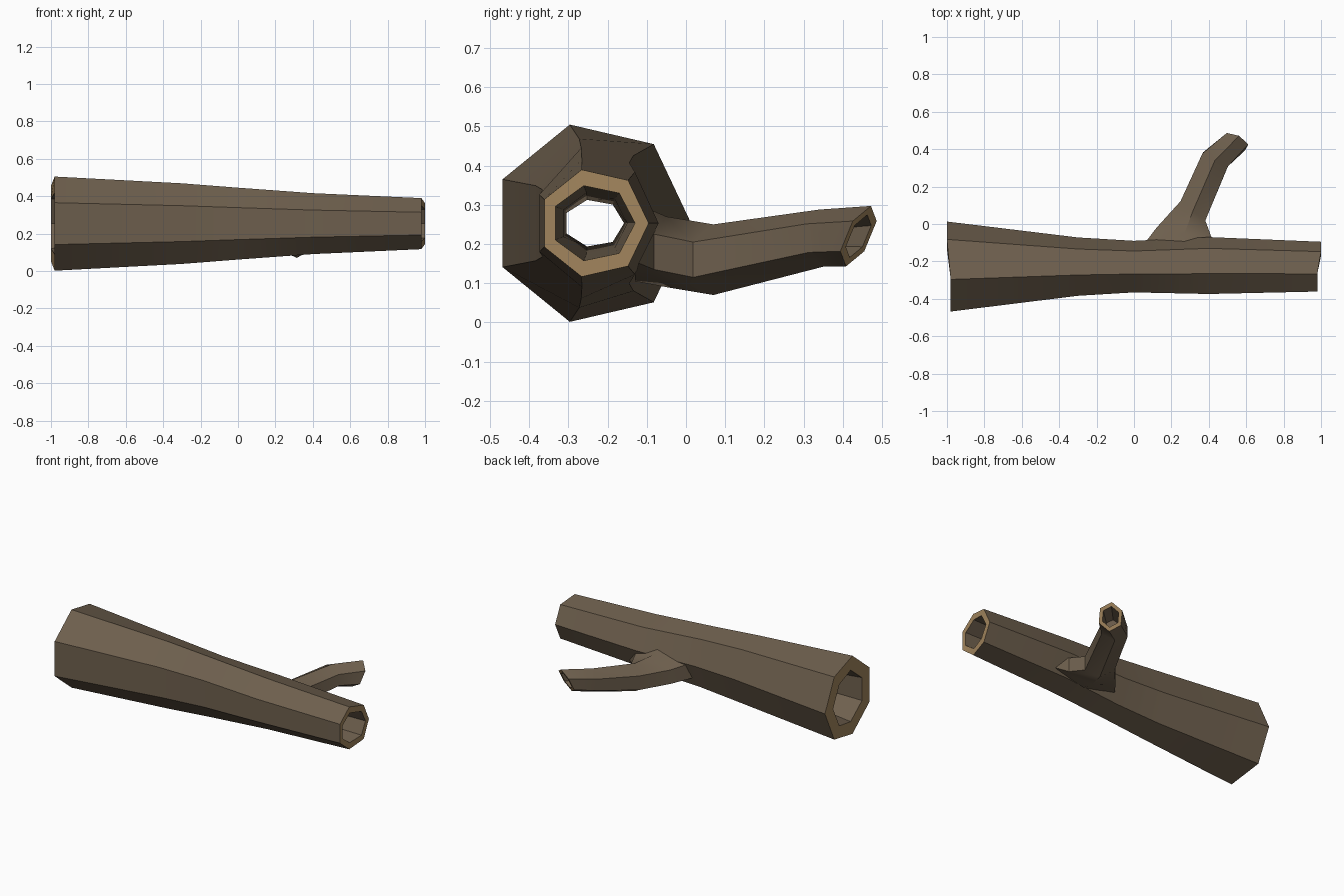
import bpy, bmesh
from math import sin, cos, pi, radians
from mathutils import Vector

if "Cube" in bpy.data.objects:
    bpy.data.objects.remove(bpy.data.objects["Cube"])


def material(name, rgb):
    m = bpy.data.materials.new(name)
    m.diffuse_color = (*rgb, 1)
    m.use_nodes = True
    m.node_tree.nodes["Principled BSDF"].inputs["Base Color"].default_value = m.diffuse_color
    return m


bark = material("bark", (0.155, 0.115, 0.075))
cut_wood = material("cut_wood", (0.36, 0.235, 0.11))


def loft(name, rings, rims, closed=False, cap=False):
    """Skin a list of rings; strips listed in rims get the cut-wood colour."""
    bm = bmesh.new()
    vr = [[bm.verts.new(p) for p in r] for r in rings]
    n = len(rings[0])
    for k in range(len(vr) if closed else len(vr) - 1):
        a, b = vr[k], vr[(k + 1) % len(vr)]
        for i in range(n):
            j = (i + 1) % n
            f = bm.faces.new((a[i], a[j], b[j], b[i]))
            f.material_index = 1 if k in rims else 0
    if cap:
        bm.faces.new(vr[-1])
    bmesh.ops.recalc_face_normals(bm, faces=bm.faces)
    me = bpy.data.meshes.new(name)
    bm.to_mesh(me)
    bm.free()
    me.materials.append(bark)
    me.materials.append(cut_wood)
    ob = bpy.data.objects.new(name, me)
    bpy.context.collection.objects.link(ob)
    bpy.ops.object.select_all(action='DESELECT')
    ob.select_set(True)
    bpy.context.view_layer.objects.active = ob
    bpy.ops.object.shade_smooth_by_angle(angle=radians(30))
    return ob


# Hollow trunk: seven-sided sections with one corner pointing back (+y)
def trunk_ring(x, cy, ry, rz):
    pts = []
    for i in range(7):
        a = 2 * pi * i / 7
        # the front of each cut end is set in slightly
        px = x * 0.98 if abs(x) == 1 and cos(a) < 0 else x
        pts.append(Vector((px, cy + ry * cos(a), 0.253 + rz * sin(a))))
    return pts


outer = [(-1, -0.24, 0.253, 0.258), (-0.3, -0.236, 0.164, 0.221),
         (0, -0.235, 0.145, 0.197), (0.4, -0.23, 0.16, 0.167),
         (1, -0.235, 0.14, 0.14)]
inner = [(1, -0.237, 0.107, 0.098), (0.4, -0.235, 0.085, 0.08),
         (-0.1, -0.235, 0.077, 0.061), (-1, -0.24, 0.17, 0.17)]
loft("trunk", [trunk_ring(*s) for s in outer + inner], {4, 8}, closed=True)


# Side branch: six-sided sections turned along a bent path
def branch_ring(c, yaw, pitch, rw, rh):
    yaw, pitch = radians(yaw), radians(pitch)
    d = Vector((cos(yaw) * cos(pitch), sin(yaw) * cos(pitch), sin(pitch)))
    side = Vector((sin(yaw), -cos(yaw), 0))
    up = side.cross(d)
    return [Vector(c) + side * rw * sin(i * pi / 3) + up * rh * cos(i * pi / 3)
            for i in range(6)]


sections = [((0.27, -0.13, 0.205), 90, 0, 0.27, 0.10),
            ((0.27, -0.05, 0.18), 78, 0, 0.175, 0.09),
            ((0.315, 0.07, 0.16), 52, 0, 0.097, 0.09),
            ((0.435, 0.345, 0.215), 63, 5, 0.088, 0.073),
            ((0.545, 0.44, 0.22), 62, -25, 0.075, 0.085),
            # hollow tip
            ((0.545, 0.44, 0.22), 62, -25, 0.052, 0.06),
            ((0.46, 0.36, 0.217), 62, -10, 0.045, 0.045)]
loft("branch", [branch_ring(*s) for s in sections], {4}, cap=True)
